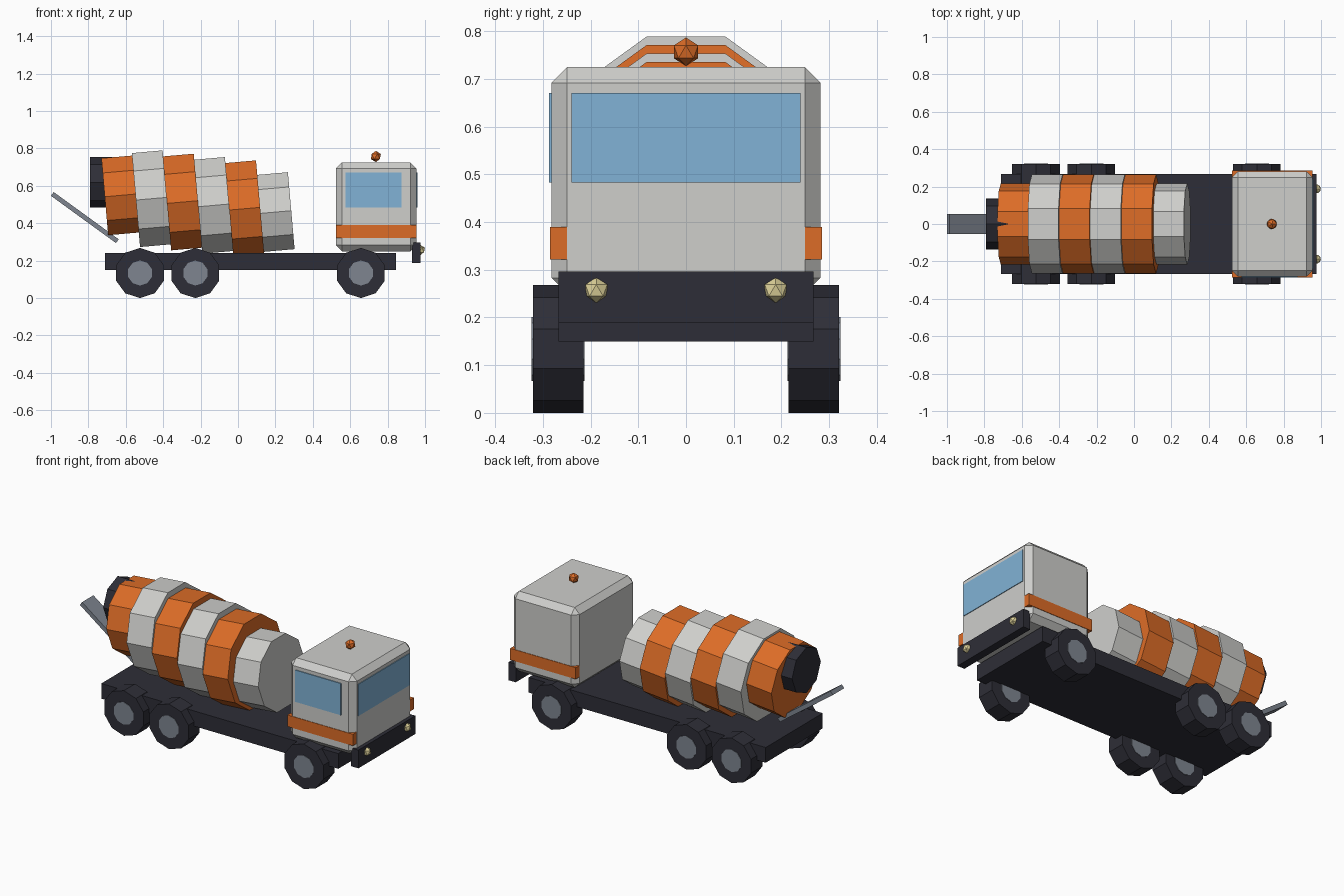
import bpy, math
from mathutils import Matrix

cube = bpy.data.objects.get("Cube")
if cube:
    bpy.data.objects.remove(cube, do_unlink=True)


def material(name, r, g, b):
    m = bpy.data.materials.new(name)
    m.use_nodes = True
    m.diffuse_color = (r, g, b, 1)
    m.node_tree.nodes["Principled BSDF"].inputs["Base Color"].default_value = (r, g, b, 1)
    return m


ORANGE = material("orange", 0.72, 0.15, 0.02)
WHITE = material("off_white", 0.62, 0.62, 0.60)
DARK = material("dark_rubber", 0.027, 0.027, 0.038)
GLASS = material("window_blue", 0.22, 0.45, 0.67)
STEEL = material("steel_grey", 0.21, 0.235, 0.28)
LAMP = material("lamp_cream", 0.75, 0.66, 0.33)


def finish(name, mat):
    ob = bpy.context.object
    ob.name = ob.data.name = name
    ob.data.materials.append(mat)
    return ob


def box(name, mat, lo, hi, tilt=0, bevel=0):
    """Box between two corners, optionally turned about y and chamfered."""
    centre = [(a + b) / 2 for a, b in zip(lo, hi)]
    bpy.ops.mesh.primitive_cube_add(size=1, location=centre, rotation=(0, tilt, 0))
    ob = finish(name, mat)
    ob.data.transform(Matrix.Diagonal([b - a for a, b in zip(lo, hi)] + [1]))
    if bevel:
        mod = ob.modifiers.new("chamfer", 'BEVEL')
        mod.width, mod.segments = bevel, 1
    return ob


def cylinder(name, mat, sides, radius, length, centre, rotation):
    bpy.ops.mesh.primitive_cylinder_add(vertices=sides, radius=radius, depth=length,
                                        location=centre, rotation=rotation)
    return finish(name, mat)


def lamp(name, mat, radius, centre):
    bpy.ops.mesh.primitive_ico_sphere_add(subdivisions=1, radius=radius, location=centre)
    return finish(name, mat)


# Chassis and bumper
box("chassis", DARK, (-0.71, -0.267, 0.15), (0.845, 0.267, 0.24))
box("front_bumper", DARK, (0.93, -0.267, 0.188), (0.977, 0.267, 0.296))

# Cab with stripe, windows and roof beacon
box("cab", WHITE, (0.523, -0.282, 0.25), (0.955, 0.282, 0.725), bevel=0.033)
box("cab_stripe", ORANGE, (0.524, -0.285, 0.322), (0.954, 0.285, 0.39))
box("windshield", GLASS, (0.951, -0.24, 0.483), (0.959, 0.24, 0.671))
box("side_window", GLASS, (0.575, -0.287, 0.483), (0.875, -0.279, 0.671))
lamp("roof_beacon", ORANGE, 0.03, (0.737, 0, 0.757))

# Wheels and headlights on both sides
for side, label in ((1, "left"), (-1, "right")):
    lamp("headlight_" + label, LAMP, 0.027, (0.975, side * 0.188, 0.257))
    for axle, x in (("front", 0.657), ("middle", -0.228), ("rear", -0.524)):
        at, turn = (x, side * 0.268, 0.134), (math.pi / 2, 0, 0)
        cylinder(f"{axle}_wheel_{label}", DARK, 10, 0.134, 0.106, at, turn)
        cylinder(f"{axle}_hub_{label}", STEEL, 10, 0.067, 0.111, at, turn)

# Mixing drum: striped, stepped rings
for i in range(6):
    radius = 0.217 if i in (0, 5) else 0.265
    cylinder(f"drum_ring_{i + 1}", WHITE if i % 2 else ORANGE, 10, radius, 0.165,
             (-0.63 + 0.1665 * i, 0, 0.549 - 0.0178 * i),
             (0, math.pi / 2 - math.radians(5), 0))

# Drum mouth and discharge chute
cylinder("drum_mouth", DARK, 8, 0.135, 0.12, (-0.73, 0, 0.618), (0, math.pi / 2, 0))
box("chute", STEEL, (-1.034, -0.053, 0.418), (-0.604, 0.053, 0.443), tilt=math.radians(36))
